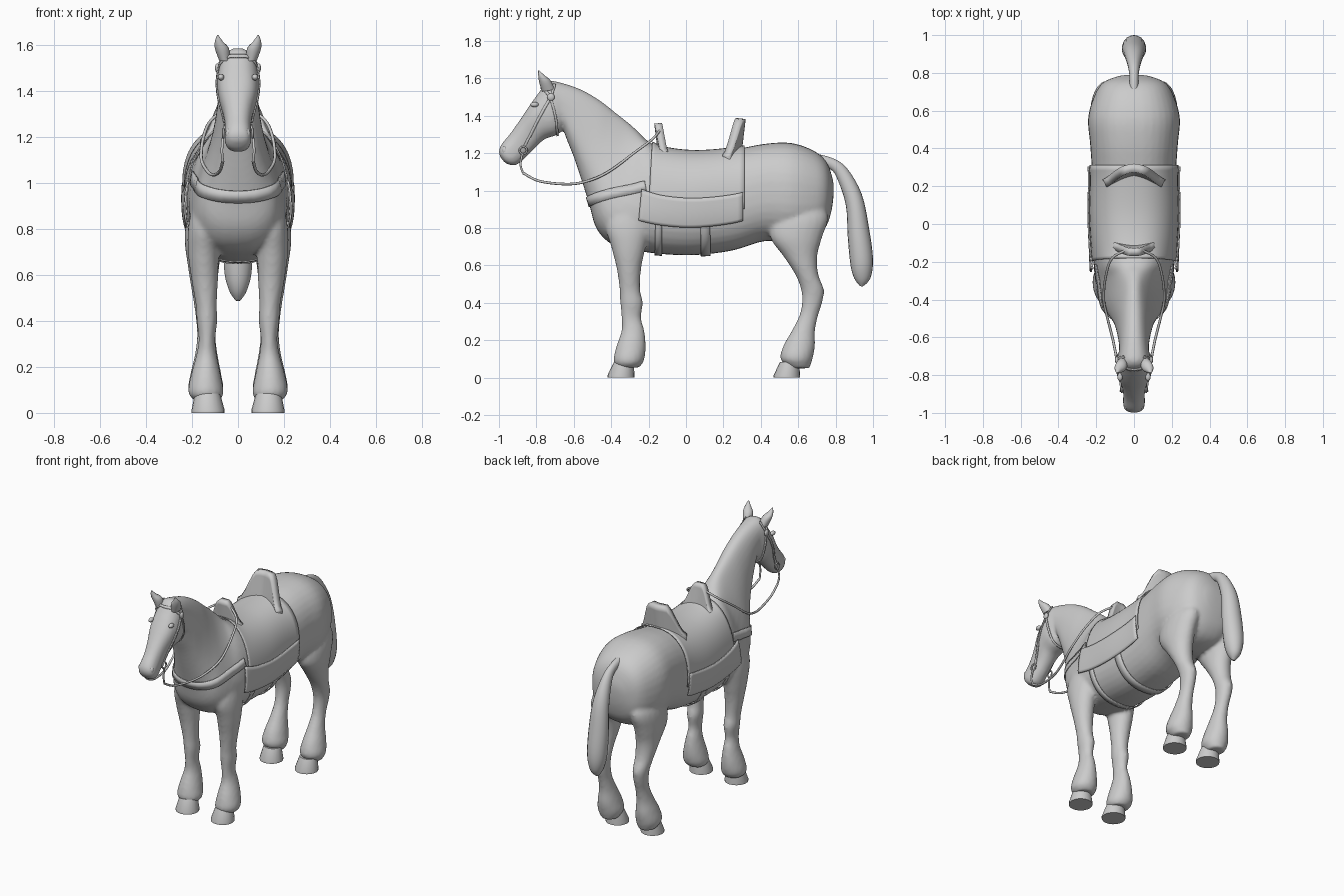
import bpy, bmesh
from math import sin, cos, radians, copysign
from mathutils import Vector as V
from mathutils.bvhtree import BVHTree

if "Cube" in bpy.data.objects:
    bpy.data.objects.remove(bpy.data.objects["Cube"])

def sample(keys, t):
    """Catmull-Rom interpolation of rows of numbers at parameter t."""
    n = len(keys) - 1
    i = max(0, min(int(t), n - 1))
    f = t - i
    rows = [keys[max(0, min(n, i + k))] for k in (-1, 0, 1, 2)]
    return [0.5 * (2 * b + (c - a) * f + (2 * a - 5 * b + 4 * c - d) * f * f
                   + (3 * b - a - 3 * c + d) * f ** 3) for a, b, c, d in zip(*rows)]

def dense(keys, steps=4, t0=0, t1=None):
    t1 = len(keys) - 1 if t1 is None else t1
    n = max(2, round((t1 - t0) * steps))
    return [sample(keys, t0 + (t1 - t0) * i / n) for i in range(n + 1)]

def finish(name, bm, mirror=False, thick=0, offset=1):
    bmesh.ops.recalc_face_normals(bm, faces=bm.faces)
    me = bpy.data.meshes.new(name)
    bm.to_mesh(me)
    tree = BVHTree.FromBMesh(bm)
    bm.free()
    ob = bpy.data.objects.new(name, me)
    bpy.context.collection.objects.link(ob)
    bpy.ops.object.select_all(action='DESELECT')
    ob.select_set(True)
    bpy.context.view_layer.objects.active = ob
    bpy.ops.object.shade_smooth_by_angle(angle=radians(40))
    if thick:
        m = ob.modifiers.new("thickness", 'SOLIDIFY')
        m.thickness, m.offset = thick, offset
    if mirror:
        ob.modifiers.new("mirror", 'MIRROR')
    return tree

def skin(name, rows, closed=False, caps=False, **kw):
    """Join rows of points into a surface."""
    bm = bmesh.new()
    vs = [[bm.verts.new(p) for p in r] for r in rows]
    n = len(rows[0])
    for a, b in zip(vs, vs[1:]):
        for k in range(n if closed else n - 1):
            j = (k + 1) % n
            bm.faces.new((a[k], a[j], b[j], b[k]))
    if caps:
        bm.faces.new(vs[0])
        bm.faces.new(vs[-1])
    return finish(name, bm, **kw)

def loft(name, secs, grow=0, arc=(0, 360), power=1.0, sides=28, **kw):
    """Section: top y,z, bottom y,z, half width, centre x, low-heavy bias."""
    full = arc[1] - arc[0] == 360
    rows = []
    for ty, tz, by, bz, hw, cx, bias in secs:
        top, bot = V((0, ty, tz)), V((0, by, bz))
        mid, half = (top + bot) / 2, (top - bot) / 2
        half = half * (1 + grow / half.length)
        row = []
        for k in range(sides if full else sides + 1):
            a = radians(arc[0] + (arc[1] - arc[0]) * k / sides)
            c, s = (copysign(abs(v) ** power, v) for v in (cos(a), sin(a)))
            row.append(mid + half * c + V((cx + (hw + grow) * s * (1 - bias * c), 0, 0)))
        rows.append(row)
    return skin(name, rows, closed=full, caps=full, **kw)

def strap(name, tree, path, width, **kw):
    """Ribbon laid on a surface."""
    hits = [tree.find_nearest(V(p))[:2] for p in dense(path, 8)]
    rows = []
    for i, (p, n) in enumerate(hits):
        t = hits[min(i + 1, len(hits) - 1)][0] - hits[max(i - 1, 0)][0]
        side = t.cross(n).normalized() * width / 2
        rows.append((p + n * .004 - side, p + n * .004 + side))
    skin(name, rows, thick=.006, offset=0, **kw)

def tube(name, path, r, tree=None, cyclic=False):
    for s, label in ((1, "left"), (-1, "right")):
        cu = bpy.data.curves.new(name, 'CURVE')
        cu.dimensions, cu.bevel_depth, cu.bevel_resolution = '3D', r, 2
        cu.use_fill_caps = True
        sp = cu.splines.new('POLY')
        pts = [V(p) for p in dense(path, 6)]
        sp.points.add(len(pts) - 1)
        for q, p in zip(sp.points, pts):
            if tree:  # keep the tube outside the surface
                hit, n = tree.find_nearest(p)[:2]
                if (p - hit).dot(n) < r:
                    p = hit + n * r
            q.co = (s * p.x, p.y, p.z, 1)
        sp.use_cyclic_u = cyclic
        bpy.context.collection.objects.link(bpy.data.objects.new(f"{name}_{label}", cu))

def ball(name, loc, size):
    bm = bmesh.new()
    bmesh.ops.create_uvsphere(bm, u_segments=16, v_segments=10, radius=1)
    bmesh.ops.scale(bm, vec=size, verts=bm.verts)
    bmesh.ops.translate(bm, vec=loc, verts=bm.verts)
    finish(name, bm, mirror=True)

# Trunk and neck
body = [(.79, 1.0, .787, .95, .03, 0, 0), (.785, 1.06, .775, .88, .09, 0, 0),
        (.75, 1.155, .745, .80, .165, 0, 0), (.68, 1.215, .68, .74, .21, 0, 0),
        (.56, 1.255, .56, .72, .243, 0, 0), (.42, 1.25, .42, .73, .232, 0, 0),
        (.25, 1.22, .25, .68, .222, 0, 0), (.05, 1.205, .05, .655, .225, 0, 0),
        (-.12, 1.225, -.12, .66, .217, 0, .06), (-.21, 1.27, -.27, .68, .205, 0, .2),
        (-.25, 1.31, -.40, .715, .18, 0, .4), (-.31, 1.365, -.48, .80, .15, 0, .5),
        (-.38, 1.42, -.518, .93, .12, 0, .42), (-.45, 1.475, -.56, 1.06, .10, 0, .28),
        (-.53, 1.525, -.60, 1.18, .088, 0, .2), (-.61, 1.56, -.64, 1.28, .08, 0, .1),
        (-.70, 1.585, -.66, 1.35, .078, 0, 0)]
body_tree = loft("body", dense(body), power=.85, sides=36)

# Head, eyes, nostrils, ears
head = [(-.66, 1.575, -.635, 1.43, .06, 0, 0), (-.735, 1.585, -.645, 1.35, .083, 0, 0),
        (-.79, 1.52, -.685, 1.30, .092, 0, 0), (-.84, 1.45, -.755, 1.275, .082, 0, -.1),
        (-.89, 1.375, -.81, 1.225, .064, 0, -.1), (-.94, 1.305, -.86, 1.175, .057, 0, 0),
        (-.985, 1.25, -.91, 1.135, .058, 0, 0), (-1.0, 1.215, -.95, 1.14, .048, 0, 0),
        (-.997, 1.185, -.97, 1.15, .02, 0, 0)]
head_tree = loft("head", dense(head), power=.85)
ball("eye", (.074, -.81, 1.46), (.014, .022, .014))
ball("nostril", (.04, -.968, 1.215), (.014, .016, .022))
ear = [(-.77, 1.53, -.70, 1.54, .025, .058, 0), (-.785, 1.58, -.725, 1.59, .031, .07, 0),
       (-.79, 1.615, -.755, 1.615, .018, .083, 0), (-.79, 1.643, -.785, 1.643, .003, .088, 0)]
loft("ear", dense(ear), sides=14, mirror=True)

# Legs: height, front y, back y, half width, centre x
front = [(.98, -.38, -.22, .05, .13), (.82, -.43, -.19, .07, .145), (.70, -.40, -.215, .068, .15),
         (.58, -.37, -.24, .058, .145), (.47, -.355, -.245, .046, .138), (.40, -.352, -.23, .045, .135),
         (.32, -.345, -.24, .036, .135), (.25, -.345, -.222, .045, .137), (.16, -.375, -.215, .066, .14),
         (.09, -.388, -.225, .077, .14), (.055, -.37, -.25, .058, .135)]
hind = [(.98, .52, .71, .05, .12), (.86, .46, .76, .08, .142), (.75, .45, .728, .08, .152),
        (.65, .52, .702, .07, .15), (.55, .585, .708, .057, .148), (.47, .615, .738, .048, .143),
        (.40, .62, .728, .042, .14), (.33, .605, .706, .04, .138), (.25, .565, .69, .05, .138),
        (.17, .52, .69, .067, .14), (.10, .505, .677, .077, .14), (.05, .55, .66, .05, .137)]
for name, rows, toe, heel in (("front", front, -.42, -.275), ("hind", hind, .468, .61)):
    loft(name + "_leg", dense([(a, z, b, z, w, x, 0) for z, a, b, w, x in rows]), sides=20, mirror=True)
    loft(name + "_hoof", [(toe + .035, .085, heel - .005, .085, .055, .133, 0),
                          (toe, .012, heel, .012, .072, .13, 0), (toe, 0, heel, 0, .072, .13, 0)],
         sides=20, mirror=True)

# Blend trunk, head and legs into one skin
bpy.ops.object.select_all(action='DESELECT')
for name in ("front_leg", "hind_leg", "head", "body"):
    ob = bpy.data.objects[name]
    ob.select_set(True)
    bpy.context.view_layer.objects.active = ob
bpy.ops.object.convert(target='MESH')
bpy.ops.object.join()
m = ob.modifiers.new("blend", 'REMESH')
m.mode, m.voxel_size, m.use_smooth_shade = 'VOXEL', .011, True
ob.modifiers.new("soften", 'SMOOTH').iterations = 5

# Tail
tail = [(.68, 1.2, .68, 1.14, .025, 0, 0), (.78, 1.175, .77, 1.115, .024, 0, 0),
        (.86, 1.12, .81, 1.06, .032, 0, 0), (.94, .98, .855, .92, .052, 0, 0),
        (.98, .79, .865, .75, .064, 0, 0), (1.0, .63, .88, .60, .06, 0, 0),
        (.985, .53, .90, .53, .038, 0, 0), (.945, .487, .93, .49, .01, 0, 0)]
loft("tail", dense(tail), sides=18)

# Saddle cover, side panels and girths follow the trunk
loft("saddle", dense(body, 6, 5.65, 8.6), grow=.006, arc=(-100, 100), power=.85, thick=.006)
loft("side_panel", dense(body, 6, 5.7, 9.0), grow=.014, arc=(86, 112), power=.85,
     sides=8, mirror=True, thick=.008)
for name, t in (("front_girth", 8.05), ("rear_girth", 6.6)):
    loft(name, dense(body, 10, t, t + .25), grow=.004, arc=(95, 265), power=.85, thick=.006)

# Raised pommel and cantle
def arch(name, half, flat, y_top, y_base, sweep, z_top, z_side, z_base, thick):
    rows = []
    for x in [half * (i / 8 - 1) for i in range(17)]:
        u = max(0, (abs(x) - flat) / (half - flat))
        top = z_top + (z_side - z_top) * u * u * (3 - 2 * u)
        base = z_base - .05 * (x / half) ** 2
        zs = [base + (top - base) * k / 6 for k in range(7)]
        rows.append([(x, y_base + (y_top - y_base) * max(0, (z - z_base) / (z_top - z_base))
                      + sweep * (abs(x) / half) ** 1.5, z) for z in zs])
    skin(name, rows, thick=thick, offset=0)

arch("pommel", .11, .025, -.15, -.13, .015, 1.36, 1.21, 1.20, .04)
arch("cantle", .155, .05, .297, .275, -.06, 1.385, 1.19, 1.20, .045)

# Breast collar and bridle
side = [(.225, -.22, 1.03), (.205, -.36, 1.0), (.13, -.47, .96)]
strap("breast_collar", body_tree,
      side + [(0, -.52, .94)] + [(-x, y, z) for x, y, z in side[::-1]], .055)
strap("cheek_strap", head_tree, [(.06, -.70, 1.58), (.09, -.725, 1.5), (.08, -.80, 1.36),
                                 (.062, -.865, 1.23)], .014, mirror=True)
strap("brow_band", head_tree, [(.09, -.725, 1.5), (.06, -.765, 1.55), (0, -.77, 1.55),
                               (-.06, -.765, 1.55), (-.09, -.725, 1.5)], .016)
strap("throat_strap", head_tree, [(.09, -.725, 1.5), (.085, -.70, 1.4), (.06, -.69, 1.32),
                                  (0, -.69, 1.30)], .012, mirror=True)
ball("bridle_disc", (.09, -.722, 1.5), (.01, .02, .02))
tube("bit_ring", [(.064, -.87 + .02 * cos(a * .7854), 1.215 + .02 * sin(a * .7854))
                  for a in range(8)], .005, cyclic=True)
tube("bit_shank", [(.066, -.875, 1.195), (.07, -.885, 1.14), (.066, -.872, 1.095)], .006)
tube("rein", [(.066, -.872, 1.095), (.08, -.78, 1.05), (.11, -.62, 1.035), (.14, -.5, 1.06),
              (.16, -.4, 1.11), (.15, -.28, 1.20), (.115, -.18, 1.275), (.03, -.135, 1.33)],
     .007, body_tree)
